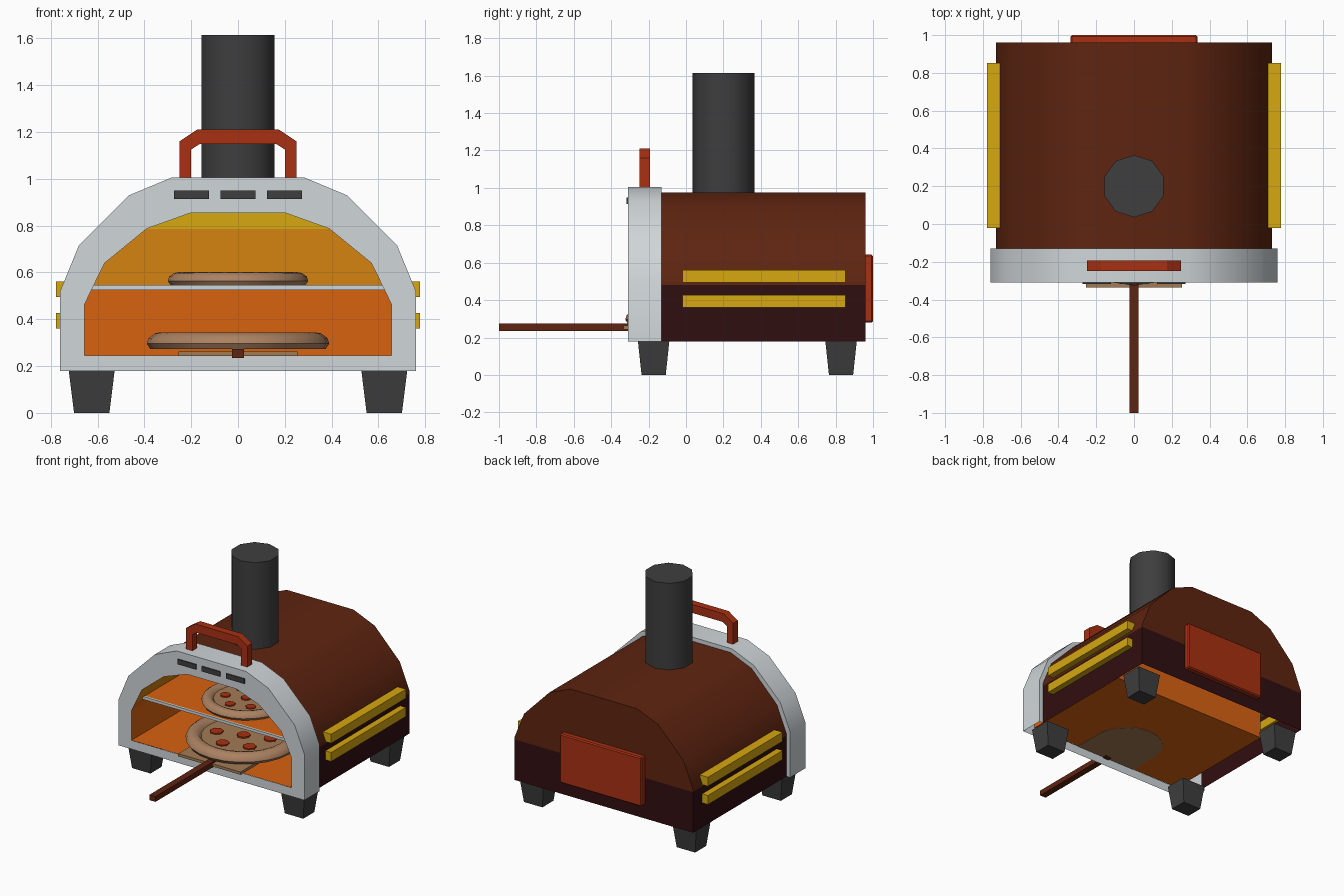
import bpy, bmesh, math
from mathutils import Vector

if "Cube" in bpy.data.objects:
    bpy.data.objects.remove(bpy.data.objects["Cube"])


def mat(name, r, g, b):
    m = bpy.data.materials.new(name)
    lin = [((c / 255 + 0.055) / 1.055) ** 2.4 if c > 10 else c / 255 / 12.92 for c in (r, g, b)]
    m.diffuse_color = (*lin, 1)
    m.use_nodes = True
    m.node_tree.nodes["Principled BSDF"].inputs["Base Color"].default_value = m.diffuse_color
    return m


GREY = mat("light_grey", 208, 214, 217)
DARK = mat("charcoal", 62, 62, 62)
BROWN = mat("brown", 94, 36, 16)
MAROON = mat("dark_maroon", 48, 14, 16)
RED = mat("red", 170, 48, 18)
YELLOW = mat("yellow", 214, 168, 16)
ORANGE = mat("orange", 216, 98, 16)
AMBER = mat("amber", 214, 131, 16)
CRUST = mat("crust_tan", 170, 129, 97)
WOOD = mat("wood_tan", 163, 123, 84)


def finish(name, bm, mats, rule=None, smooth=None):
    """Turn a bmesh into an object; rule(face) gives the material index."""
    bmesh.ops.recalc_face_normals(bm, faces=bm.faces)
    if rule:
        for f in bm.faces:
            f.material_index = rule(f)
    me = bpy.data.meshes.new(name)
    bm.to_mesh(me)
    bm.free()
    for m in mats:
        me.materials.append(m)
    ob = bpy.data.objects.new(name, me)
    bpy.context.collection.objects.link(ob)
    if smooth:
        bpy.ops.object.select_all(action='DESELECT')
        ob.select_set(True)
        bpy.context.view_layer.objects.active = ob
        bpy.ops.object.shade_smooth_by_angle(angle=math.radians(smooth))
    return ob


def box(name, x0, x1, y0, y1, z0, z1, m, taper=1.0, bevel=0.0):
    bm = bmesh.new()
    bmesh.ops.create_cube(bm, size=1)
    c = Vector(((x0 + x1) / 2, (y0 + y1) / 2, (z0 + z1) / 2))
    for v in bm.verts:
        k = taper if v.co.z < 0 else 1
        v.co = c + Vector((v.co.x * (x1 - x0) * k, v.co.y * (y1 - y0) * k, v.co.z * (z1 - z0)))
    if bevel:
        bmesh.ops.bevel(bm, geom=bm.edges[:], offset=bevel, segments=1, affect='EDGES')
    return finish(name, bm, [m])


def mirrored(half):
    """Right half of an outline, bottom to top, made into a full loop."""
    return half + [(-x, z) for x, z in reversed(half)]


def loop(bm, pts, y):
    return [bm.verts.new((x, y, z)) for x, z in pts]


def bridge(bm, a, b, closed=True):
    n = len(a)
    for i in range(n if closed else n - 1):
        j = (i + 1) % n
        bm.faces.new((a[i], a[j], b[j], b[i]))


def split(bm, z):
    bmesh.ops.bisect_plane(bm, geom=bm.verts[:] + bm.edges[:] + bm.faces[:],
                           plane_co=(0, 0, z), plane_no=(0, 0, 1))


OUTER = mirrored([(.76, .18), (.76, .52), (.68, .715), (.465, .93), (.285, 1.005)])
OPENING = mirrored([(.655, .245), (.655, .465), (.57, .64), (.39, .787), (.2, .855)])
BODY = mirrored([(.73, .18), (.73, .50), (.653, .69), (.447, .902), (.273, .975)])

# Front frame: face ring, outer band and rear lip, open underneath
bm = bmesh.new()
o0, i0 = loop(bm, OUTER, -.31), loop(bm, OPENING, -.31)
o1, b1 = loop(bm, OUTER, -.13), loop(bm, BODY, -.13)
bridge(bm, o0, i0)
bridge(bm, o0, o1, False)
bridge(bm, o1, b1, False)
finish("front_frame", bm, [GREY], smooth=30)

# Oven body shell, two colours by height, open underneath
bm = bmesh.new()
a, b = loop(bm, BODY, -.13), loop(bm, BODY, .96)
bridge(bm, a, b, False)
bm.faces.new(b)
split(bm, .48)
finish("oven_body", bm, [BROWN, MAROON],
       lambda f: int(f.calc_center_median().z < .48), smooth=30)

# Inner chamber, glowing bands by height
bm = bmesh.new()
a, b = loop(bm, OPENING, -.309), loop(bm, OPENING, .61)
bridge(bm, a, b)
bm.faces.new(b)
split(bm, .535)
split(bm, .786)


def glow(f):
    z = f.calc_center_median().z
    return 0 if z < .535 else 1 if z < .787 else 2


finish("inner_chamber", bm, [ORANGE, AMBER, YELLOW], glow)

# Shelf with grey front edge
box("shelf", -.625, .625, -.21, .605, .526, .545, ORANGE)
box("shelf_edge", -.627, .627, -.225, -.21, .525, .546, GREY)

# Chimney
bm = bmesh.new()
bmesh.ops.create_cone(bm, cap_ends=True, segments=10, radius1=.165, radius2=.165, depth=.665)
for v in bm.verts:
    v.co += Vector((0, .2, 1.2825))
ch = finish("chimney", bm, [DARK], smooth=40)

# Carry handle
bm = bmesh.new()
out = [(.25, .99), (.25, 1.16), (.175, 1.21)]
inn = [(.2, .99), (.2, 1.125), (.165, 1.148)]
loops = [loop(bm, mirrored(p), y) for p, y in ((out, -.248), (inn, -.248), (inn, -.193), (out, -.193))]
for k in range(4):
    bridge(bm, loops[k], loops[(k + 1) % 4], False)
for e in (0, -1):
    bm.faces.new([l[e] for l in loops])
finish("carry_handle", bm, [RED])

# Vent slots
for i in (-1, 0, 1):
    box(f"vent_slot_{i + 2}", i * .198 - .075, i * .198 + .075, -.318, -.309, .913, .95, DARK)

# Side slats and legs
for s, side in ((-1, "left"), (1, "right")):
    for z, lvl in ((.36, "lower"), (.495, "upper")):
        x = sorted((s * .71, s * .777))
        box(f"{lvl}_{side}_slat", *x, -.02, .853, z, z + .067, YELLOW)
    for y, end in ((-.173, "front"), (.829, "rear")):
        box(f"{end}_{side}_leg", s * .625 - .098, s * .625 + .098, y - .084, y + .084, 0, .181, DARK, taper=.77)

# Rear panel
box("rear_panel", -.335, .335, .95, 1.0, .28, .643, RED, bevel=.008)

# Pizza peel: rounded blade and handle
bm = bmesh.new()
pts = [(-.255, -.335), (.255, -.335)]
pts += [(.255 * math.cos(t * math.pi / 10), -.08 + .255 * math.sin(t * math.pi / 10)) for t in range(11)]
f = bm.faces.new([bm.verts.new((x, y, .243)) for x, y in pts])
for g in bmesh.ops.extrude_face_region(bm, geom=[f], use_keep_orig=True)['geom']:
    if isinstance(g, bmesh.types.BMVert):
        g.co.z = .263
finish("peel_blade", bm, [WOOD])
box("peel_handle", -.025, .025, -1.0, -.28, .235, .274, BROWN)


# Pizzas: turned crust with a flat centre, and pepperoni discs
def pizza(name, y, z, k):
    prof = [(0, 0), (.375, 0), (.39, .022), (.382, .046), (.355, .066), (.33, .07),
            (.302, .062), (.285, .04), (0, .036)]
    bm = bmesh.new()
    n = 24
    rings = []
    for r, h in prof:
        cnt = n if r else 1
        rings.append([bm.verts.new((r * k * math.cos(2 * math.pi * i / n),
                                    y + r * k * math.sin(2 * math.pi * i / n), z + h * k)) for i in range(cnt)])
    for a, b in zip(rings, rings[1:]):
        for i in range(n):
            j = (i + 1) % n
            q = [a[i % len(a)], a[j % len(a)], b[j % len(b)], b[i % len(b)]]
            bm.faces.new(list(dict.fromkeys(q)))
    finish(name, bm, [CRUST, WOOD],
           lambda f: int(min((v.co.xy - Vector((0, y))).length for v in f.verts) < .01), smooth=50)
    bm = bmesh.new()
    spots = [(0, 0)] + [(.19 * math.cos(i * math.pi / 3 + .3), .19 * math.sin(i * math.pi / 3 + .3)) for i in range(6)]
    for x, dy in spots:
        new = bmesh.ops.create_cone(bm, cap_ends=True, segments=7, radius1=.047 * k, radius2=.047 * k, depth=.012)
        for v in new['verts']:
            v.co += Vector((x * k, y + dy * k, z + .042 * k))
    finish(name + "_pepperoni", bm, [RED])


pizza("lower_pizza", .065, .274, 1.0)
pizza("upper_pizza", .095, .547, .77)
